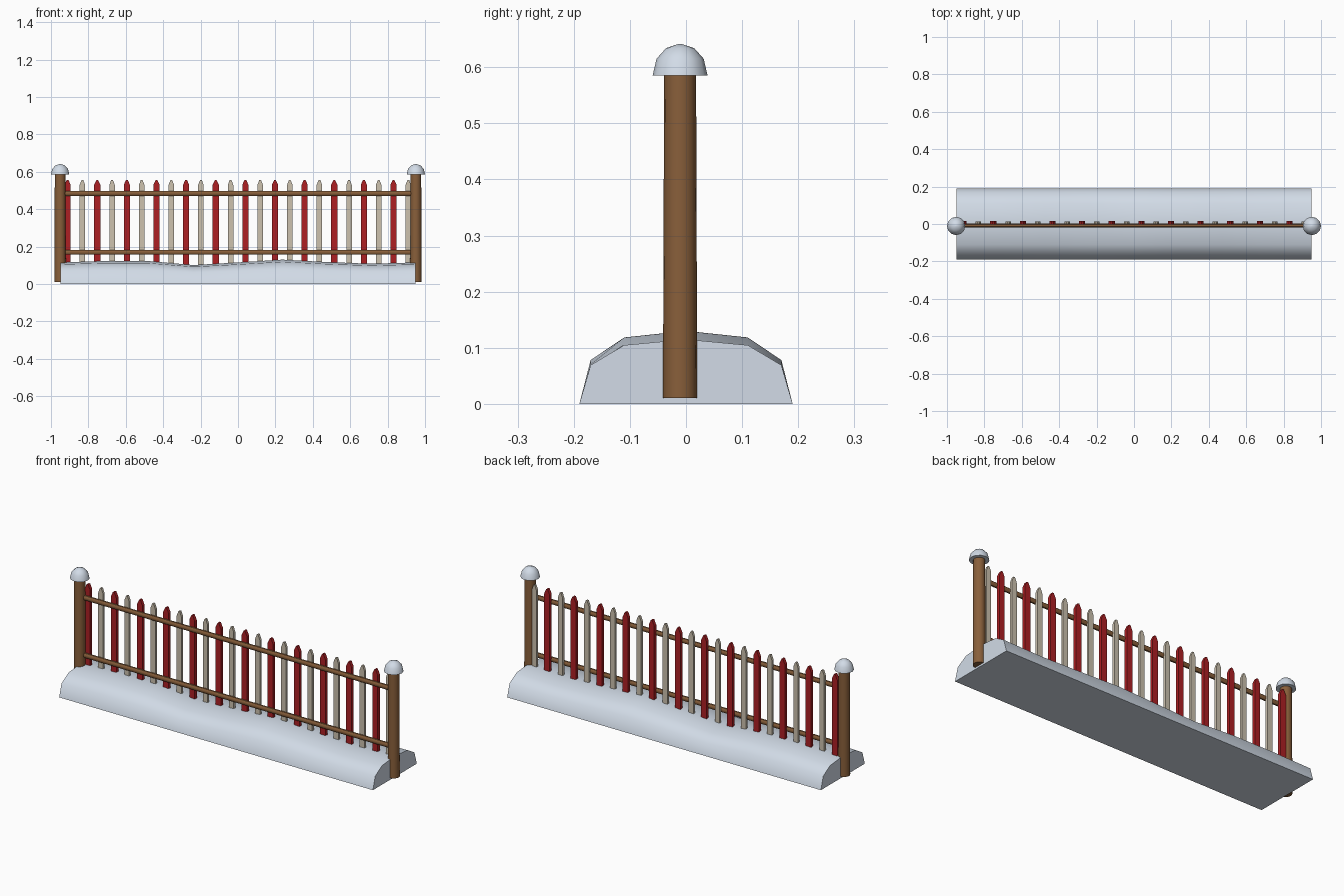
import bpy, bmesh, math
from mathutils import Vector

cube = bpy.data.objects.get("Cube")
if cube:
    bpy.data.objects.remove(cube, do_unlink=True)


def material(name, rgb):
    m = bpy.data.materials.new(name)
    m.use_nodes = True
    m.diffuse_color = (*rgb, 1)
    m.node_tree.nodes["Principled BSDF"].inputs["Base Color"].default_value = (*rgb, 1)
    return m


SNOW = material("snow", (0.66, 0.73, 0.82))
RED = material("red paint", (0.42, 0.014, 0.017))
CREAM = material("cream paint", (0.61, 0.54, 0.43))
WOOD = material("brown wood", (0.25, 0.115, 0.043))


def finish(name, bm, mat, smooth_angle=None):
    bmesh.ops.recalc_face_normals(bm, faces=bm.faces)
    mesh = bpy.data.meshes.new(name)
    bm.to_mesh(mesh)
    bm.free()
    mesh.materials.append(mat)
    ob = bpy.data.objects.new(name, mesh)
    bpy.context.collection.objects.link(ob)
    if smooth_angle:
        bpy.ops.object.select_all(action="DESELECT")
        ob.select_set(True)
        bpy.context.view_layer.objects.active = ob
        bpy.ops.object.shade_smooth_by_angle(angle=math.radians(smooth_angle))
    return ob


def loft(name, rings, mat, smooth_angle=None):
    """Skin a list of equal closed rings and cap both ends."""
    bm = bmesh.new()
    loops = [[bm.verts.new(p) for p in ring] for ring in rings]
    n = len(loops[0])
    for a, b in zip(loops, loops[1:]):
        for i in range(n):
            j = (i + 1) % n
            bm.faces.new((a[i], a[j], b[j], b[i]))
    bm.faces.new(loops[0])
    bm.faces.new(loops[-1])
    return finish(name, bm, mat, smooth_angle)


def turned(name, x, y, profile, sides, mat):
    """Turn a (radius, height) profile around a vertical axis."""
    rings = [[(x + r * math.cos(math.tau * i / sides),
               y + r * math.sin(math.tau * i / sides), z) for i in range(sides)]
             for r, z in profile]
    return loft(name, rings, mat, 50)


# Snow bank: one cross-section, its height varying along the length
half = [(0.19, 0), (0.17, 0.6), (0.11, 0.91)]
section = half + [(0, 1)] + [(-y, h) for y, h in reversed(half)]
heights = [0.115, 0.123, 0.122, 0.101, 0.115, 0.13, 0.117, 0.108, 0.115]
step = 1.9 / (len(heights) - 1)
loft("snow_bank", [[(-0.95 + i * step, y, h * k) for y, k in section]
                   for i, h in enumerate(heights)], SNOW, 50)

# Posts with snow caps
POST_Y = -0.0105
for side, label in ((1, "left"), (-1, "right")):
    x = 0.951 * side
    turned(label + "_post", x, POST_Y, [(0.0305, 0.01), (0.0285, 0.59)], 16, WOOD)
    turned(label + "_snow_cap", x, POST_Y,
           [(0.049, 0.585), (0.042, 0.615), (0.025, 0.634), (0.004, 0.641)], 12, SNOW)

# Horizontal rails
for label, z in (("upper", 0.484), ("lower", 0.169)):
    rings = [[(x, -0.008 + 0.011 * math.cos(a), z + 0.0135 * math.sin(a))
              for a in (math.tau * (i + 0.5) / 8 for i in range(8))]
             for x in (-0.93, 0.93)]
    loft(label + "_rail", rings, WOOD, 50)

# Pointed pickets in alternating colours
for i in range(24):
    red = i % 2 == 0
    x = -0.911 + i * 0.0792
    w, y0, y1 = (0.0165, -0.002, 0.016) if red else (0.0145, -0.001, 0.013)
    outline = [(-w, 0.08), (w, 0.08), (w, 0.53), (0.004, 0.557),
               (-0.004, 0.557), (-w, 0.53)]
    loft(f"{'red' if red else 'cream'}_picket_{i // 2 + 1}",
         [[(x + dx, y, z) for dx, z in outline] for y in (y0, y1)],
         RED if red else CREAM)
